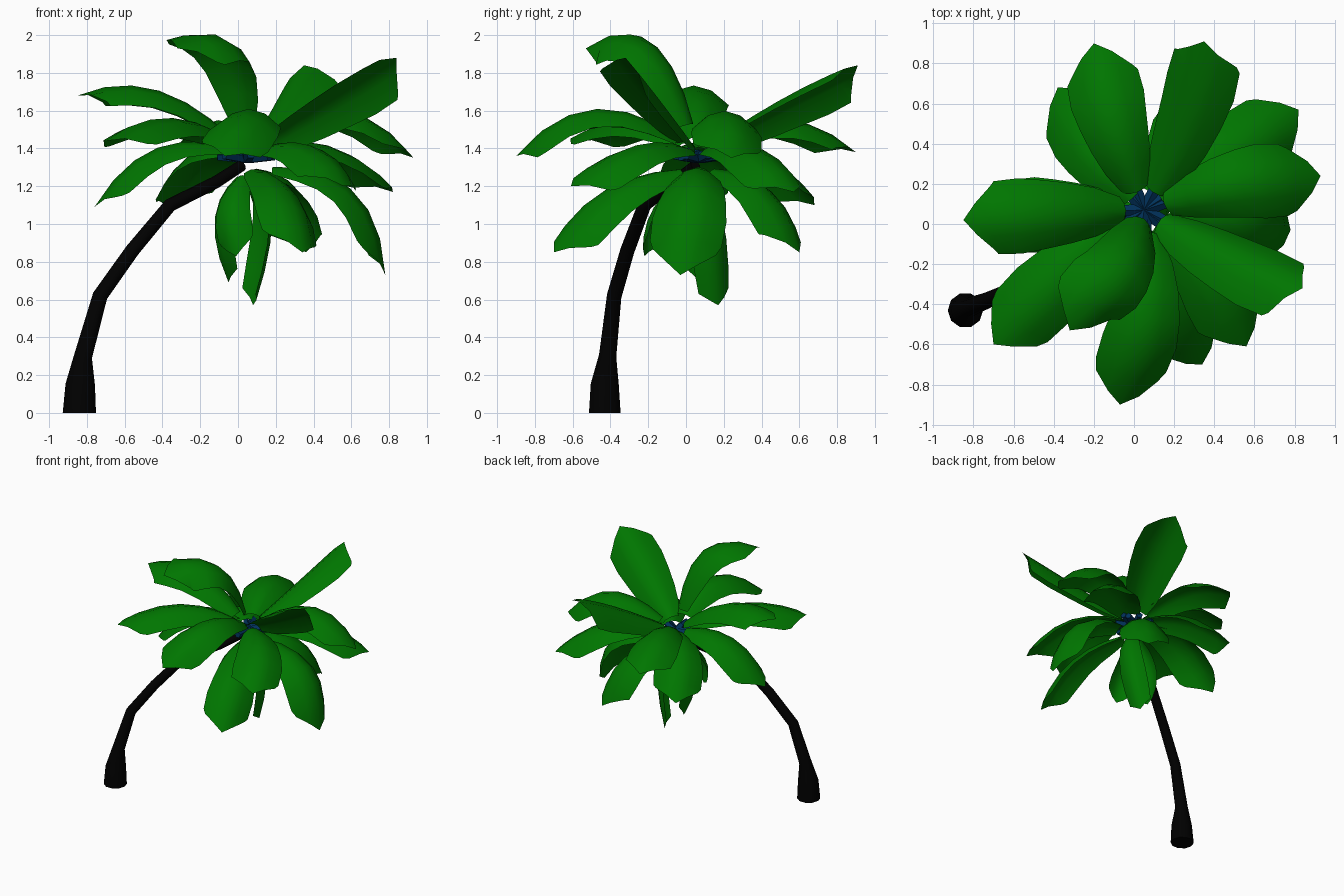
import bpy, bmesh, math
from mathutils import Vector, Matrix

if "Cube" in bpy.data.objects:
    bpy.data.objects.remove(bpy.data.objects["Cube"])


def material(name, rgb):
    m = bpy.data.materials.new(name)
    m.use_nodes = True
    m.diffuse_color = (*rgb, 1)
    bsdf = m.node_tree.nodes["Principled BSDF"]
    bsdf.inputs["Base Color"].default_value = (*rgb, 1)
    bsdf.inputs["Roughness"].default_value = 0.9
    return m


GREEN = material("leaf green", (0.0, 0.18, 0.0))
BLACK = material("trunk black", (0.0, 0.0, 0.0))
BLUE = material("crown blue", (0.0, 0.03, 0.1))


def finish(bm, name, mat, angle):
    mesh = bpy.data.meshes.new(name)
    bm.to_mesh(mesh)
    bm.free()
    mesh.materials.append(mat)
    obj = bpy.data.objects.new(name, mesh)
    bpy.context.collection.objects.link(obj)
    bpy.ops.object.select_all(action='DESELECT')
    obj.select_set(True)
    bpy.context.view_layer.objects.active = obj
    bpy.ops.object.shade_smooth_by_angle(angle=math.radians(angle))


def loft(bm, rows, closed=False):
    """Skin a list of point rows with quads."""
    rings = [[bm.verts.new(p) for p in row] for row in rows]
    n = len(rings[0])
    for a, b in zip(rings, rings[1:]):
        for i in range(n if closed else n - 1):
            j = (i + 1) % n
            bm.faces.new((a[i], a[j], b[j], b[i]))
    if closed:
        bm.faces.new(rings[0][::-1])
        bm.faces.new(rings[-1])


# Bent trunk with a flared foot: centre points and radii
TRUNK = [((-0.84, -0.43, 0), 0.088), ((-0.835, -0.43, 0.15), 0.078),
         ((-0.82, -0.415, 0.3), 0.048), ((-0.73, -0.38, 0.62), 0.04),
         ((-0.56, -0.31, 0.86), 0.038), ((-0.36, -0.22, 1.1), 0.036),
         ((-0.12, -0.06, 1.22), 0.033), ((0.02, 0.05, 1.31), 0.03)]
points = [Vector(p) for p, r in TRUNK]
rows = []
for i, (p, (_, r)) in enumerate(zip(points, TRUNK)):
    axis = points[min(i + 1, len(points) - 1)] - points[max(i - 1, 0)]
    if i == 0:
        axis = Vector((0, 0, 1))
    axis.normalize()
    u = Vector((0, 1, 0)).cross(axis).normalized()
    v = axis.cross(u)
    angles = [math.tau * k / 10 for k in range(10)]
    rows.append([p + r * (u * math.cos(a) + v * math.sin(a)) for a in angles])
bm = bmesh.new()
loft(bm, rows, closed=True)
finish(bm, "trunk", BLACK, 40)

# Fronds: tip, middle of the rib, roll in degrees, width
FRONDS = {
    "back": ((-0.2, 0.9, 1.38), (-0.1, 0.5, 1.55), 0, 1),
    "back_left_high": ((0.35, 0.91, 1.84), (0.24, 0.5, 1.64), 14, 1),
    "back_left": ((0.82, 0.57, 1.17), (0.46, 0.33, 1.42), 0, 1),
    "back_left_low": ((0.36, 0.6, 0.85), (0.25, 0.41, 1.2), 0, 1),
    "left": ((0.93, 0.24, 1.35), (0.52, 0.2, 1.6), 0, 1),
    "left_low": ((0.78, -0.03, 0.73), (0.58, 0.03, 1.2), 0, 1.05),
    "front_left_high": ((0.84, -0.32, 1.88), (0.46, -0.14, 1.65), 27, 1),
    "front_left": ((0.56, -0.61, 1.2), (0.37, -0.25, 1.42), 0, 1),
    "front_left_low": ((0.34, -0.7, 0.85), (0.25, -0.38, 1.19), 14, 0.95),
    "front": ((-0.07, -0.9, 1.36), (0.06, -0.45, 1.61), 0, 1),
    "front_right_high": ((-0.32, -0.53, 1.93), (-0.04, -0.18, 1.94), 12, 1.05),
    "front_right": ((-0.7, -0.6, 1.44), (-0.33, -0.24, 1.56), 0, 1),
    "right": ((-0.85, 0.02, 1.68), (-0.4, 0.05, 1.7), 0, 1),
    "right_low": ((-0.76, 0.03, 1.09), (-0.41, 0.05, 1.41), 0, 1),
    "back_right": ((-0.38, 0.68, 1.1), (-0.2, 0.37, 1.38), 0, 1),
    "hanging_left": ((0.08, 0.17, 0.57), (0.17, 0.13, 1.05), 0, 0.55),
    "hanging_right": ((-0.05, 0.1, 0.69), (-0.12, 0.03, 1.05), 0, 0.6),
    "hanging_front": ((-0.01, -0.22, 0.83), (-0.04, -0.16, 1.1), 0, 0.55),
}
# Position along the rib and half width there
OUTLINE = [(0.1, 0.07), (0.22, 0.12), (0.36, 0.15), (0.52, 0.172),
           (0.68, 0.188), (0.84, 0.182), (1.0, 0.16)]
ACROSS = (-1, -0.5, 0, 0.5, 1)
UPPER_ROOT = Vector((0.05, 0.07, 1.37))
LOWER_ROOT = Vector((0.05, 0.07, 1.29))

crown = bmesh.new()
for name, (tip, mid, roll, width) in FRONDS.items():
    tip, mid = Vector(tip), Vector(mid)
    root = LOWER_ROOT if mid.z < 1.3 else UPPER_ROOT
    control = 2 * mid - (root + tip) / 2
    level = (mid - root).cross(Vector((0, 0, 1))).normalized()

    def rib(t):
        return root * (1 - t) ** 2 + control * 2 * t * (1 - t) + tip * t * t

    rows = []
    for t, half in OUTLINE:
        tangent = ((control - root) * (1 - t) + (tip - control) * t).normalized()
        side = Matrix.Rotation(math.radians(-roll), 3, tangent) @ level
        side = (side - tangent * side.dot(tangent)).normalized()
        normal = side.cross(tangent)
        half *= width
        row = []
        for s in ACROSS:
            p = rib(t) + side * s * half - normal * 0.56 * half * s * s
            if t == 1:  # pointed end
                p -= tangent * 0.12 * abs(s) * width
            row.append(p)
        rows.append(row)
    bm = bmesh.new()
    loft(bm, rows)
    finish(bm, "frond_" + name, GREEN, 50)

    # Short flat-lying crown stem under each upper frond
    if root == UPPER_ROOT:
        d = rib(0.16) - root
        d.z *= 0.15
        start = root - Vector((0, 0, 0.02))
        place = (Matrix.Translation(start + d / 2)
                 @ d.to_track_quat('Z', 'Y').to_matrix().to_4x4())
        bmesh.ops.create_cone(crown, cap_ends=True, segments=5, radius1=0.035,
                              radius2=0.025, depth=d.length, matrix=place)
finish(crown, "crown", BLUE, 20)
